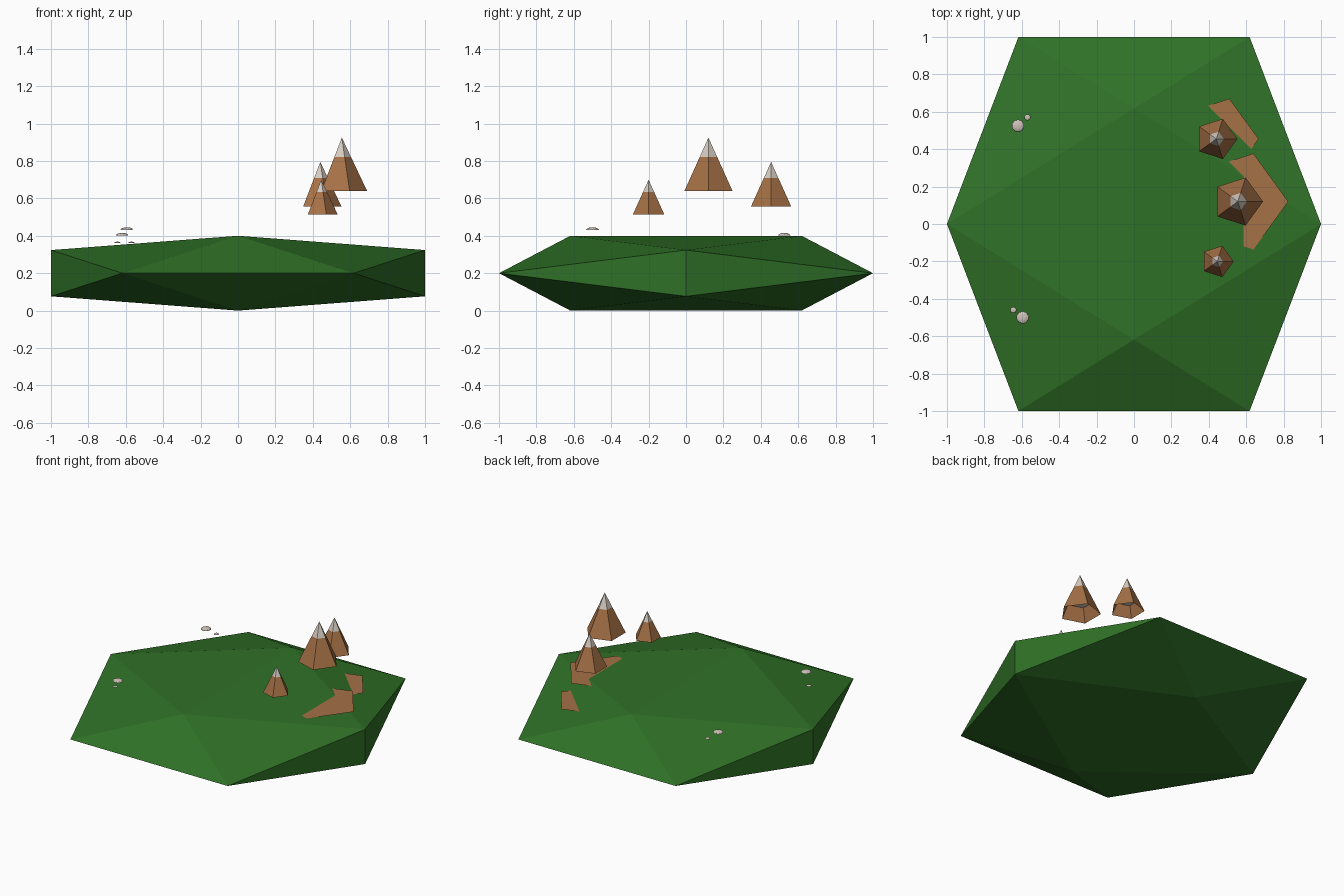
import bpy, bmesh, math
from mathutils import Vector, Matrix

cube = bpy.data.objects.get("Cube")
if cube:
    bpy.data.objects.remove(cube, do_unlink=True)


def material(name, rgb):
    m = bpy.data.materials.new(name)
    m.use_nodes = True
    m.diffuse_color = (*rgb, 1)
    m.node_tree.nodes["Principled BSDF"].inputs["Base Color"].default_value = (*rgb, 1)
    return m


GRASS = material("grass_green", (0.029, 0.165, 0.020))
EARTH = material("earth_brown", (0.38, 0.165, 0.062))
SNOW = material("snow_white", (0.68, 0.61, 0.54))
STONE = material("pale_stone", (0.62, 0.54, 0.47))


def finish(name, bm, *mats):
    me = bpy.data.meshes.new(name)
    bm.to_mesh(me)
    bm.free()
    for m in mats:
        me.materials.append(m)
    ob = bpy.data.objects.new(name, me)
    bpy.context.collection.objects.link(ob)
    return ob


# Island: a flattened icosahedron resting on an edge
def island():
    g = (math.sqrt(5) - 1) / 2
    bm = bmesh.new()
    for a in (-1, 1):
        for b in (-1, 1):
            for p in ((0, g * a, b), (g * a, b, 0), (a, 0, g * b)):
                bm.verts.new((p[0], p[1], 0.2 + 0.2 * p[2]))
    bmesh.ops.convex_hull(bm, input=bm.verts)
    bmesh.ops.recalc_face_normals(bm, faces=bm.faces)
    finish("island", bm, GRASS)


def pentagon(bm, x, y, z, r):
    return [bm.verts.new((x + r * math.cos(i * math.tau / 5),
                          y + r * math.sin(i * math.tau / 5), z)) for i in range(5)]


# Mountain: open five-sided peak with snow, an inner floor, and a wide foot below
def mountain(name, x, y, apex, r):
    height = r * 2.11
    bm = bmesh.new()
    tip = bm.verts.new((x, y, apex))
    snow, base = (pentagon(bm, x, y, apex - height * f, r * f) for f in (0.36, 1))
    for i in range(5):
        j = (i + 1) % 5
        bm.faces.new((snow[i], snow[j], tip)).material_index = 1
        bm.faces.new((base[i], base[j], snow[j], snow[i]))
    floor = bm.faces.new(pentagon(bm, x, y, apex - height * 0.68, r * 0.675))
    floor.normal_flip()
    floor.material_index = 1
    finish(name + "_peak", bm, EARTH, SNOW)

    bm = bmesh.new()
    bm.faces.new(pentagon(bm, x, y, apex - 2 * height, 2 * r))
    finish(name + "_foot", bm, EARTH)


# Floating stone: the upper half of a flattened faceted ball
def stone(name, x, y, z, r):
    bm = bmesh.new()
    bmesh.ops.create_icosphere(bm, subdivisions=2, radius=r)
    cut = bmesh.ops.bisect_plane(bm, geom=bm.verts[:] + bm.edges[:] + bm.faces[:],
                                 plane_co=(0, 0, 0), plane_no=(0, 0, 1), clear_inner=True)
    rim = [e for e in cut["geom_cut"] if isinstance(e, bmesh.types.BMEdge)]
    bmesh.ops.contextual_create(bm, geom=rim)
    bmesh.ops.recalc_face_normals(bm, faces=bm.faces)
    bm.transform(Matrix.Translation(Vector((x, y, z))) @ Matrix.Diagonal((1, 1, 0.4, 1)))
    finish(name, bm, STONE)


island()
mountain("tall_mountain", 0.555, 0.12, 0.925, 0.135)
mountain("middle_mountain", 0.44, 0.455, 0.795, 0.113)
mountain("small_mountain", 0.445, -0.20, 0.70, 0.088)
stone("front_stone", -0.595, -0.50, 0.432, 0.034)
stone("front_pebble", -0.645, -0.46, 0.362, 0.017)
stone("back_stone", -0.62, 0.525, 0.402, 0.034)
stone("back_pebble", -0.57, 0.57, 0.362, 0.017)
